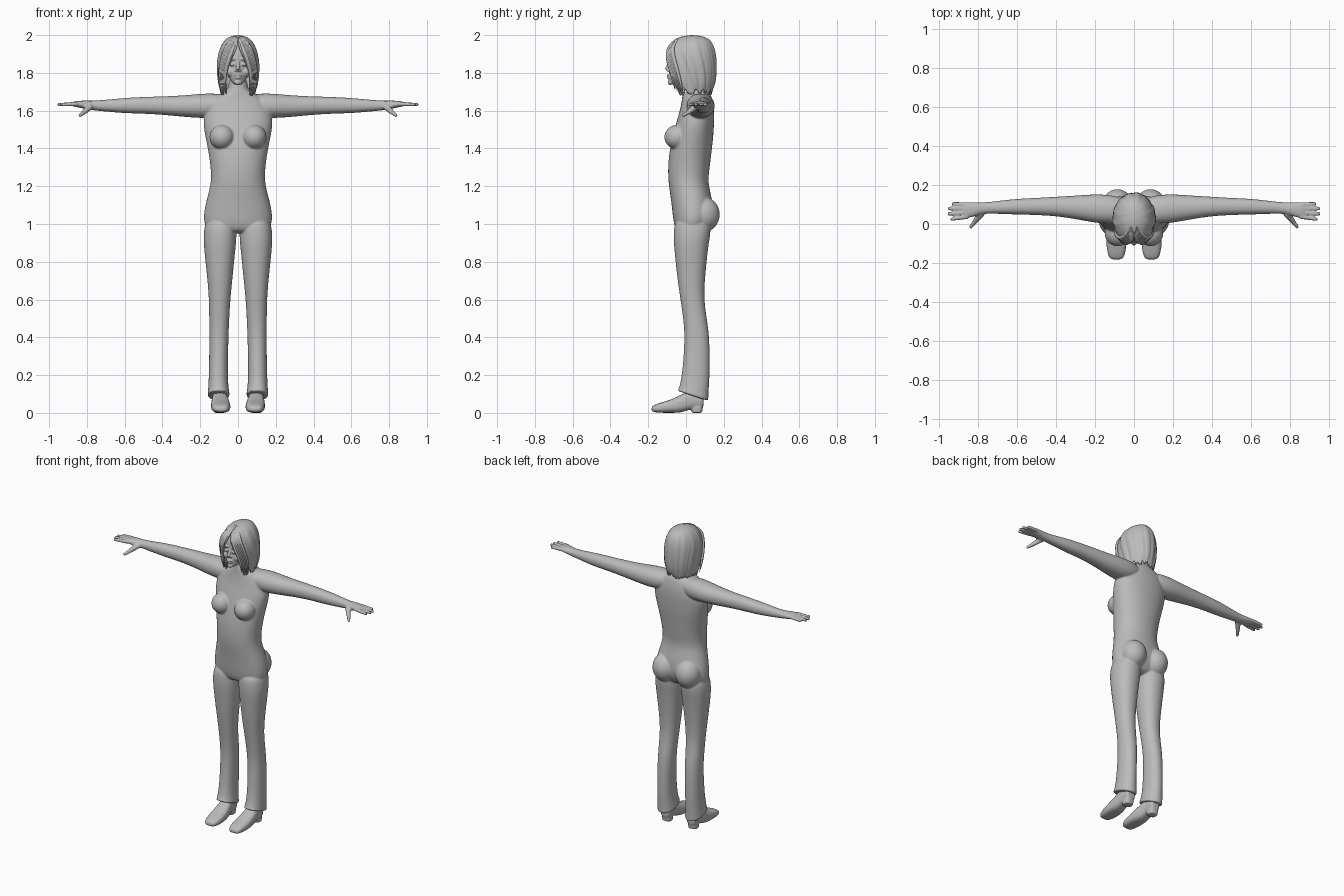
import bpy, bmesh, math, random
from mathutils import Vector, Matrix

random.seed(4)
CM = 0.01
cube = bpy.data.objects.get("Cube")
if cube:
    bpy.data.objects.remove(cube)

grey = bpy.data.materials.new("plain_grey")
grey.use_nodes = True
grey.diffuse_color = (0.5, 0.5, 0.5, 1)
grey.node_tree.nodes["Principled BSDF"].inputs["Base Color"].default_value = (0.5, 0.5, 0.5, 1)


def skin_rings(bm, rings):
    """Bridge equal rings of points and cap both ends."""
    loops = [[bm.verts.new(p) for p in ring] for ring in rings]
    n = len(loops[0])
    for a, b in zip(loops, loops[1:]):
        for i in range(n):
            j = (i + 1) % n
            bm.faces.new((a[i], a[j], b[j], b[i]))
    bm.faces.new(loops[0][::-1])
    bm.faces.new(loops[-1])


def loft(bm, axis, sections, power=0.92, end_tilt=0.0, n=20):
    """Sections are (position, low a, high a, low b, high b) in centimetres."""
    others = [k for k in range(3) if k != axis]
    rings = []
    for k, (t, a0, a1, b0, b1) in enumerate(sections):
        ring = []
        for i in range(n):
            ang = math.tau * i / n
            c, s = math.cos(ang), math.sin(ang)
            p = Vector()
            p[axis] = t
            p[others[0]] = (a0 + a1) / 2 + (a1 - a0) / 2 * math.copysign(abs(c) ** power, c)
            p[others[1]] = (b0 + b1) / 2 + (b1 - b0) / 2 * math.copysign(abs(s) ** power, s)
            if k >= len(sections) - 2:
                p[axis] -= end_tilt * (p[others[1]] - (b0 + b1) / 2)
            ring.append(p * CM)
        rings.append(ring)
    skin_rings(bm, rings)


def column(bm, sections):
    """Symmetric upright loft from (z, half width, front, back)."""
    loft(bm, 2, [(z, -w, w, f, b) for z, w, f, b in sections])


def tube(bm, start, end, r0, r1, n=10):
    start, end = Vector(start) * CM, Vector(end) * CM
    turn = (end - start).to_track_quat('Z', 'Y')
    rings = []
    for t in (0, 0.08, 0.35, 0.65, 0.92, 1):
        r = (r0 + (r1 - r0) * t) * CM
        rings.append([start.lerp(end, t) + turn @ Vector(
            (r * math.cos(math.tau * i / n), r * math.sin(math.tau * i / n), 0)) for i in range(n)])
    skin_rings(bm, rings)


def ball(bm, centre, size):
    m = Matrix.Translation(Vector(centre) * CM) @ Matrix.Diagonal((*(Vector(size) * CM), 1))
    bmesh.ops.create_uvsphere(bm, u_segments=16, v_segments=10, radius=1, matrix=m)


def mirror_all(bm):
    """Copy everything built so far to the other side."""
    dup = bmesh.ops.duplicate(bm, geom=bm.verts[:] + bm.edges[:] + bm.faces[:])["geom"]
    for v in dup:
        if isinstance(v, bmesh.types.BMVert):
            v.co.x *= -1


def finish(name, bm, voxel=None, smooth=3, subdiv=2):
    bmesh.ops.recalc_face_normals(bm, faces=bm.faces[:])
    me = bpy.data.meshes.new(name)
    bm.to_mesh(me)
    bm.free()
    ob = bpy.data.objects.new(name, me)
    bpy.context.collection.objects.link(ob)
    me.materials.append(grey)
    me.shade_smooth()
    ob.modifiers.new("round", 'SUBSURF').levels = subdiv
    ob.modifiers["round"].render_levels = subdiv
    if voxel:
        rm = ob.modifiers.new("fuse", 'REMESH')
        rm.mode, rm.voxel_size, rm.use_smooth_shade = 'VOXEL', voxel, True
        sm = ob.modifiers.new("soften", 'SMOOTH')
        sm.factor, sm.iterations = 0.5, smooth
    return ob


# Body: limbs on one side, mirrored, then the trunk
bm = bmesh.new()
loft(bm, 2, [(104, 1, 17, -6, 13), (95, 0.6, 18.4, -6.7, 13.2), (89, 1, 18.2, -6.5, 12),
             (80, 2, 17.3, -5.6, 11), (70, 3, 16.2, -4.5, 10), (60, 4, 15.4, -3, 9.6),
             (50, 4.6, 15.3, -1.5, 11), (40, 5, 15.2, -0.6, 12.6), (20, 5.5, 15.4, -2, 12.7),
             (12, 4.8, 15.9, -4, 12), (9.3, 4.3, 16.2, -4.8, 11.9), (9, 4.3, 16.2, -4.8, 11.9)],
     end_tilt=0.33)
loft(bm, 0, [(4, 1, 13, 159, 168), (12, 0, 15, 156, 169.3), (20, 0.5, 15.4, 156, 169),
             (30, 2.5, 14.6, 156.8, 168), (40, 4, 14, 157.8, 167.6), (50, 4.6, 13.4, 158.4, 167.3),
             (60, 4.8, 13, 158.6, 166.8), (70, 5.2, 11.8, 159.5, 165.8), (77, 5.4, 11, 160.2, 165.2),
             (81, 4, 11.2, 160.8, 165.4), (85, 3, 11.3, 161.8, 165.2), (88, 2.8, 11, 162.3, 164.8)])
for base_y, tip_x, tip_y in ((10, 93.5, 10.4), (8, 95.6, 7.9), (5.8, 95.7, 5.2), (3.8, 94.2, 2.4)):
    tube(bm, (85, base_y, 163.5), (tip_x, tip_y, 163.2), 1.3, 0.95)
tube(bm, (78, 5.5, 162.3), (81.5, 1.5, 159.3), 1.9, 1.4)
tube(bm, (81, 2, 159.6), (84, -2, 157.2), 1.4, 0.9)
ball(bm, (8.5, -4.5, 146), (6.8, 7.2, 6.6))
ball(bm, (8.5, 9, 105), (8.4, 9.2, 9.5))
mirror_all(bm)
column(bm, [(178, 5, -1, 9.5), (172, 5, -1.5, 10.5), (169.5, 7.5, -2, 12.5), (167, 14, -2, 14),
            (160, 18, -3.3, 15.2), (153, 18.8, -5.5, 15), (145, 17.2, -7.5, 14.5),
            (138, 15.8, -9, 13.6), (130, 14.6, -9.7, 12.7), (123, 14.3, -9.5, 11.7),
            (117, 15.6, -8.7, 13), (110, 17.6, -7.7, 14.5), (103, 18.6, -7, 14.5),
            (98, 17.5, -6, 12), (95, 13, -4, 9)])
finish("body", bm, voxel=0.0055)

# Shoes with block heels
bm = bmesh.new()
loft(bm, 1, [(-18.3, 6.5, 11.5, 1, 3), (-17, 5, 13, 0.3, 4.2), (-13, 4, 14, 0, 5.6),
             (-8, 3.9, 14.4, 0, 7), (-3, 4.5, 14.2, 0, 9.4), (1, 5.5, 13.8, 1.4, 11.5),
             (5, 6, 13.4, 2.4, 12.5), (8.5, 6.2, 13.2, 2.4, 12), (9.4, 7, 12.4, 3, 11)], power=0.75)
loft(bm, 2, [(0, 6.7, 12.7, 3, 8.5), (0.2, 6.7, 12.7, 3, 8.5), (3, 6.5, 12.9, 2.5, 9),
             (5, 6.5, 12.9, 2, 9)], power=0.7)
mirror_all(bm)
finish("shoes", bm, voxel=0.005, smooth=1)

# Head and face
bm = bmesh.new()
ball(bm, (3, -8.2, 184.5), (1.6, 1.1, 0.9))      # eyelids
ball(bm, (3, -8.1, 187.3), (2.6, 1.3, 0.7))      # brows
ball(bm, (4, -5.8, 180.5), (2.4, 2.6, 2.6))      # cheeks
ball(bm, (0.9, -9.4, 181.3), (0.8, 0.9, 0.7))    # nostrils
mirror_all(bm)
column(bm, [(173.6, 2, -8, -3), (175, 3.4, -9.2, 2), (178, 5.3, -9.3, 7), (181, 6.3, -9.1, 10),
            (184.5, 6.9, -8.7, 12), (188, 7.3, -9.2, 13), (192, 7, -8.4, 13),
            (196, 5, -4.5, 10), (198, 2, 0, 6)])
tube(bm, (0, -8.4, 186.5), (0, -10.2, 181.5), 0.7, 1.2)
ball(bm, (0, -9.2, 178.6), (2.2, 1.0, 0.55))     # upper lip
ball(bm, (0, -9.1, 177.4), (1.9, 1.0, 0.6))      # lower lip
ball(bm, (0, -8.3, 175), (2, 1.4, 1.4))          # chin
finish("head", bm, voxel=0.0035, smooth=2)

# Bobbed hair shell: (z, half width, front, back, face opening angle)
bm = bmesh.new()
cap = [(200, 0.8, 2.5, 4.5, 0), (199.2, 4.8, -3, 10.5, 0), (197, 7.6, -7.2, 13.4, 0),
       (193, 9.8, -10.2, 15.3, 3), (188, 11, -11, 16.1, 16), (182, 11.2, -10.2, 16.2, 31),
       (176, 10.6, -9, 15.8, 38), (172.5, 10, -8, 14.8, 41), (169.5, 9.2, -6.5, 13.8, 45)]
cols = 80
phase = [random.uniform(-1, 1) for _ in range(cols + 1)]
grid = []
for k, (z, w, front, back, gap) in enumerate(cap):
    row = []
    fall = k / (len(cap) - 1)
    for i in range(cols + 1):
        ang = math.radians(gap) + (math.tau - 2 * math.radians(gap)) * i / cols
        strand = 1 + 0.035 * fall * phase[i] + 0.012 * math.sin(i * 0.9)
        x = w * math.sin(ang) * strand
        y = (front + back) / 2 - (back - front) / 2 * math.cos(ang) * strand
        drop = 2.2 * phase[i] * max(0, fall - 0.85) / 0.15
        row.append(bm.verts.new(Vector((x, y, z + drop)) * CM))
    grid.append(row)
for a, b in zip(grid, grid[1:]):
    for i in range(cols):
        bm.faces.new((a[i], a[i + 1], b[i + 1], b[i]))
bm.faces.new(grid[0][:-1])
hair = finish("hair", bm, subdiv=1)
thick = hair.modifiers.new("thickness", 'SOLIDIFY')
thick.thickness, thick.offset = 0.008, -1

# Swept fringe locks falling from the parting to both sides
cu = bpy.data.curves.new("fringe_locks", 'CURVE')
cu.dimensions, cu.bevel_depth, cu.bevel_resolution = '3D', 0.011, 2
cu.use_fill_caps = True
for side in (-1, 1):
    for k in range(6):
        f = k / 5
        path = [(side * (0.3 + f), -4.5 + 3 * f, 198 + f, 0.5),
                (side * (2 + 3.5 * f), -9.2 + 2 * f, 194.5 + f, 0.9),
                (side * (4.6 + 3.4 * f), -9.9 + 3 * f, 188 + f, 1.0),
                (side * (6.6 + 3 * f), -7.9 + 3.5 * f, 181, 0.9),
                (side * (7 + 2.4 * f), -6.3 + 4 * f, 174 - 2 * f, 0.5),
                (side * (6.6 + 2 * f), -5.8 + 4 * f, 171 - 2 * f, 0.1)]
        sp = cu.splines.new('NURBS')
        sp.points.add(len(path) - 1)
        sp.order_u, sp.use_endpoint_u, sp.resolution_u = 3, True, 5
        for pt, (x, y, z, r) in zip(sp.points, path):
            pt.co = (x * CM, y * CM, z * CM, 1)
            pt.radius = r
cu.materials.append(grey)
bpy.context.collection.objects.link(bpy.data.objects.new("fringe_locks", cu))
